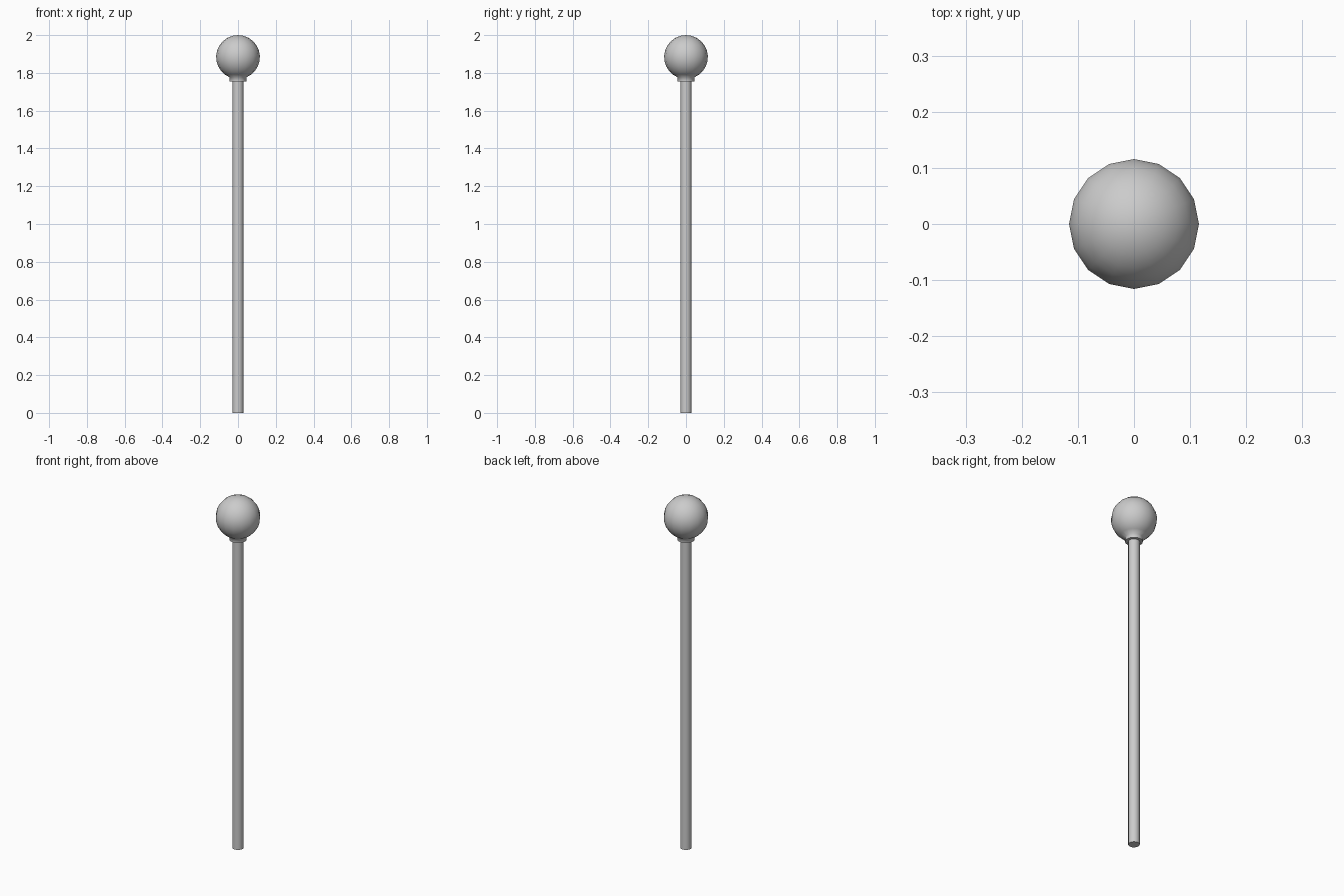
import bpy, bmesh, math

if "Cube" in bpy.data.objects:
    bpy.data.objects.remove(bpy.data.objects["Cube"])

SIDES = 16
BALL_R, BALL_Z = 0.116, 1.884
ROD_R, COLLAR_R, COLLAR_Z = 0.029, 0.045, 1.755


def lathe(name, profile, angle):
    """Revolve (radius, z) points about z; radius 0 closes the end."""
    bm = bmesh.new()
    verts = [bm.verts.new((r, 0, z)) for r, z in profile]
    edges = [bm.edges.new(pair) for pair in zip(verts, verts[1:])]
    bmesh.ops.spin(bm, geom=verts + edges, cent=(0, 0, 0), axis=(0, 0, 1),
                   angle=math.tau, steps=SIDES, use_duplicate=False)
    bmesh.ops.remove_doubles(bm, verts=bm.verts, dist=1e-4)
    bmesh.ops.recalc_face_normals(bm, faces=bm.faces)
    mesh = bpy.data.meshes.new(name)
    bm.to_mesh(mesh)
    bm.free()
    obj = bpy.data.objects.new(name, mesh)
    bpy.context.collection.objects.link(obj)
    bpy.ops.object.select_all(action='DESELECT')
    obj.select_set(True)
    bpy.context.view_layer.objects.active = obj
    bpy.ops.object.shade_smooth_by_angle(angle=math.radians(angle))
    return obj


# Straight rod with a flat foot
lathe("rod", [(0, 0), (ROD_R, 0), (ROD_R, COLLAR_Z), (0, COLLAR_Z)], 40)

# Ball running smoothly into its short collar
neck = math.asin(COLLAR_R / BALL_R)
rings = 11
profile = [(0, COLLAR_Z), (COLLAR_R, COLLAR_Z)]
for i in range(rings + 1):
    a = neck + (math.pi - neck) * i / rings
    r = BALL_R * math.sin(a) if i < rings else 0
    profile.append((r, BALL_Z - BALL_R * math.cos(a)))
lathe("ball_and_collar", profile, 80)
